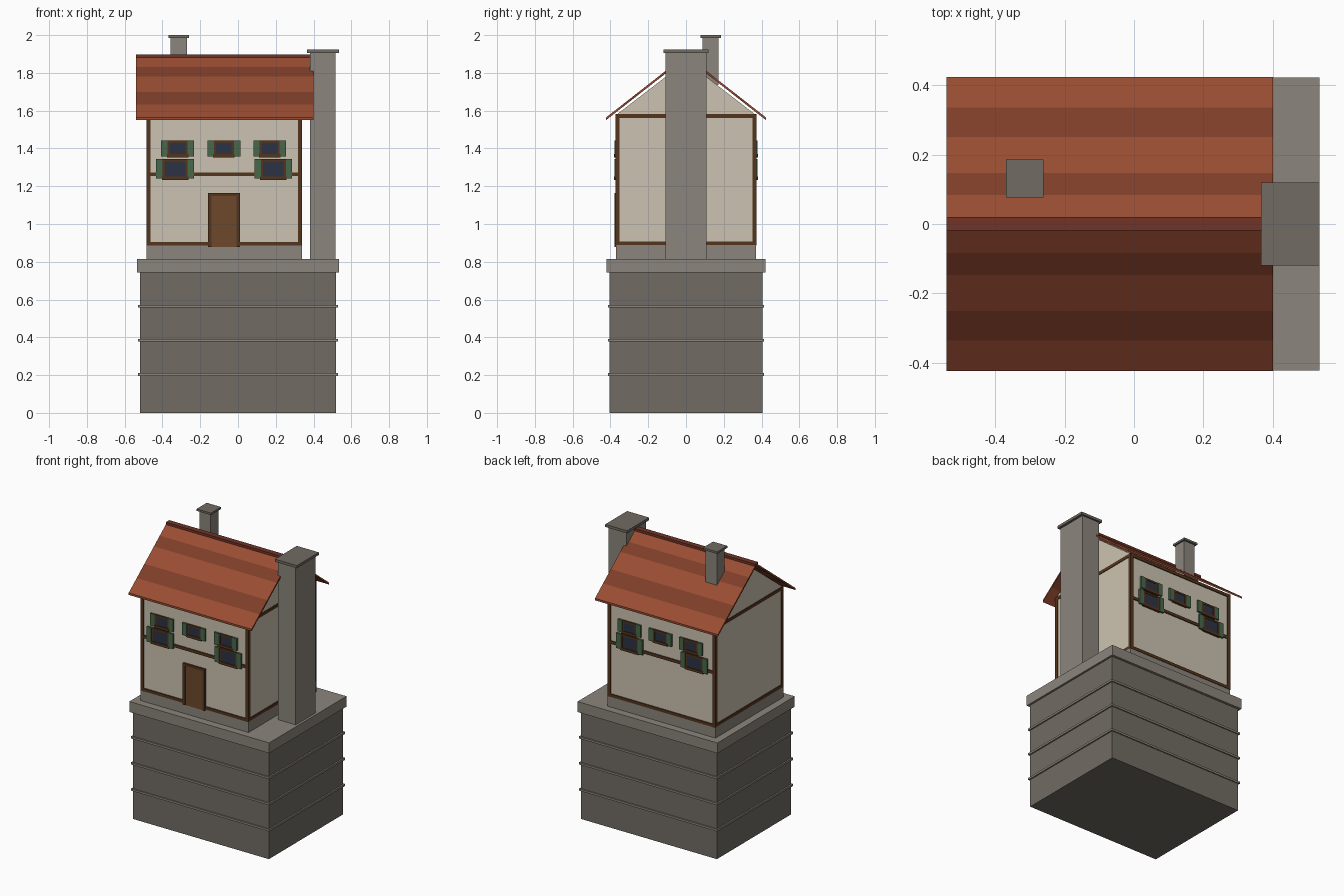
import bpy, bmesh

if "Cube" in bpy.data.objects:
    bpy.data.objects.remove(bpy.data.objects["Cube"])


def mat(name, r, g, b):
    m = bpy.data.materials.new(name)
    m.diffuse_color = [(c / 255) ** 2.2 for c in (r, g, b)] + [1]
    m.use_nodes = True
    m.node_tree.nodes["Principled BSDF"].inputs["Base Color"].default_value = m.diffuse_color
    return m


STONE = mat("stone", 112, 107, 99)
PALE = mat("pale_stone", 138, 132, 123)
PLASTER = mat("plaster", 203, 193, 175)
WOOD = mat("timber", 84, 56, 34)
DOOR = mat("door_wood", 108, 74, 46)
TILE = mat("tile", 152, 78, 54)
TILE_DARK = mat("tile_dark", 126, 64, 45)
RIDGE = mat("ridge_tile", 112, 55, 42)
GREEN = mat("shutter_green", 74, 104, 76)
GLASS = mat("glass", 48, 54, 70)


def prisms(name, material, items):
    """Each item is (x0, x1, yz profile); all are joined into one object."""
    bm = bmesh.new()
    for x0, x1, prof in items:
        a = [bm.verts.new((x0, y, z)) for y, z in prof]
        b = [bm.verts.new((x1, y, z)) for y, z in prof]
        bm.faces.new(a)
        bm.faces.new(b[::-1])
        for i in range(len(a)):
            j = (i + 1) % len(a)
            bm.faces.new((a[i], b[i], b[j], a[j]))
    bmesh.ops.recalc_face_normals(bm, faces=bm.faces)
    me = bpy.data.meshes.new(name)
    bm.to_mesh(me)
    bm.free()
    me.materials.append(material)
    ob = bpy.data.objects.new(name, me)
    bpy.context.collection.objects.link(ob)
    return ob


def boxes(name, material, *items):
    """Each item is (x0, x1, y0, y1, z0, z1)."""
    return prisms(name, material, [(x0, x1, [(y0, z0), (y1, z0), (y1, z1), (y0, z1)])
                                   for x0, x1, y0, y1, z0, z1 in items])


# Stone base with string courses and top slab
boxes("base", STONE, (-.52, .52, -.405, .405, 0, .745))
boxes("base_bands", PALE, *[(-.53, .53, -.413, .413, z - .007, z + .007) for z in (.203, .384, .564)])
boxes("base_slab", PALE, (-.536, .534, -.422, .422, .742, .814))

# House body: plinth, walls with gables
X0, X1, Y = -.485, .34, .37
boxes("plinth", PALE, (X0, X1, -Y, Y, .814, .888))
prisms("walls", PLASTER, [(X0 + .004, X1 - .004,
       [(-.366, .888), (.366, .888), (.366, 1.58), (0, 1.862), (-.366, 1.58)])])

# Timber framing: corner posts, perimeter beams, mid beams
P, T = Y + .003, .022
beams = []
for x in (X0, X1 - T):
    for y in (-P, P - T):
        beams.append((x, x + T, y, y + T, .885, 1.58))
    for z in (.886, 1.56):
        beams.append((x, x + T, -P, P, z, z + T))
for y in (-P, P - T):
    for z in (.886, 1.56, 1.253):
        beams.append((X0, X1, y, y + T, z, z + .02))
boxes("timber_frame", WOOD, *beams)

# Door
boxes("door_frame", WOOD, (-.158, -.14, -.378, -.36, .877, 1.165), (-.008, .01, -.378, -.36, .877, 1.165),
      (-.158, .01, -.378, -.36, 1.148, 1.165))
boxes("door", DOOR, (-.14, -.008, -.375, -.36, .877, 1.148))

# Shuttered windows on front (-1) and back (1): centre x, z, half frame width, half height
frames, panes, shutters = [], [], []


def window(s, x, z, w, h):
    def add(group, x0, x1, d, z0, z1):
        group.append((x0, x1, *sorted((s * .36, s * d)), z0, z1))
    f = .012
    add(frames, x - w, x - w + f, .377, z - h, z + h)
    add(frames, x + w - f, x + w, .377, z - h, z + h)
    add(frames, x - w, x + w, .377, z + h - f, z + h)
    add(frames, x - w - .004, x + w + .004, .38, z - h - .006, z - h + f)
    add(panes, x - w + f, x + w - f, .374, z - h + f, z + h - f)
    for k in (-1, 1):
        a, b = sorted((x + k * w, x + k * (w + .034)))
        add(shutters, a, b, .379, z - h, z + h)


for s, upper, lower in ((-1, (-.32, -.075, .168), (-.333, .187)),
                        (1, (-.3, -.065, .17), (-.325, .17))):
    for x in upper:
        window(s, x, 1.4, .053, .042)
    for x in lower:
        window(s, x, 1.292, .066, .052)
boxes("window_frames", WOOD, *frames)
boxes("window_panes", GLASS, *panes)
boxes("shutters", GREEN, *shutters)

# Roof in alternating tile courses, both slopes
light, dark = [], []
edges = (0, .083, .147, .25, .335, .423)
for s in (-1, 1):
    for i in range(5):
        a, b = edges[i:i + 2]
        za, zb = 1.895 - .782 * a, 1.895 - .782 * b
        (dark if i % 2 else light).append(
            (-.54, .4, [(s * a, za), (s * b, zb), (s * b, zb - .014), (s * a, za - .014)]))
prisms("roof", TILE, light)
prisms("roof_dark_courses", TILE_DARK, dark)
boxes("ridge", RIDGE, (-.54, .398, -.018, .02, 1.882, 1.898))

# Chimneys with caps
boxes("large_chimney", PALE, (.38, .517, -.108, .108, .814, 1.908))
boxes("large_chimney_cap", STONE, (.366, .534, -.12, .12, 1.906, 1.924))
boxes("small_chimney", PALE, (-.357, -.271, .088, .172, 1.735, 1.988))
boxes("small_chimney_cap", STONE, (-.369, -.26, .076, .186, 1.986, 2.0))
